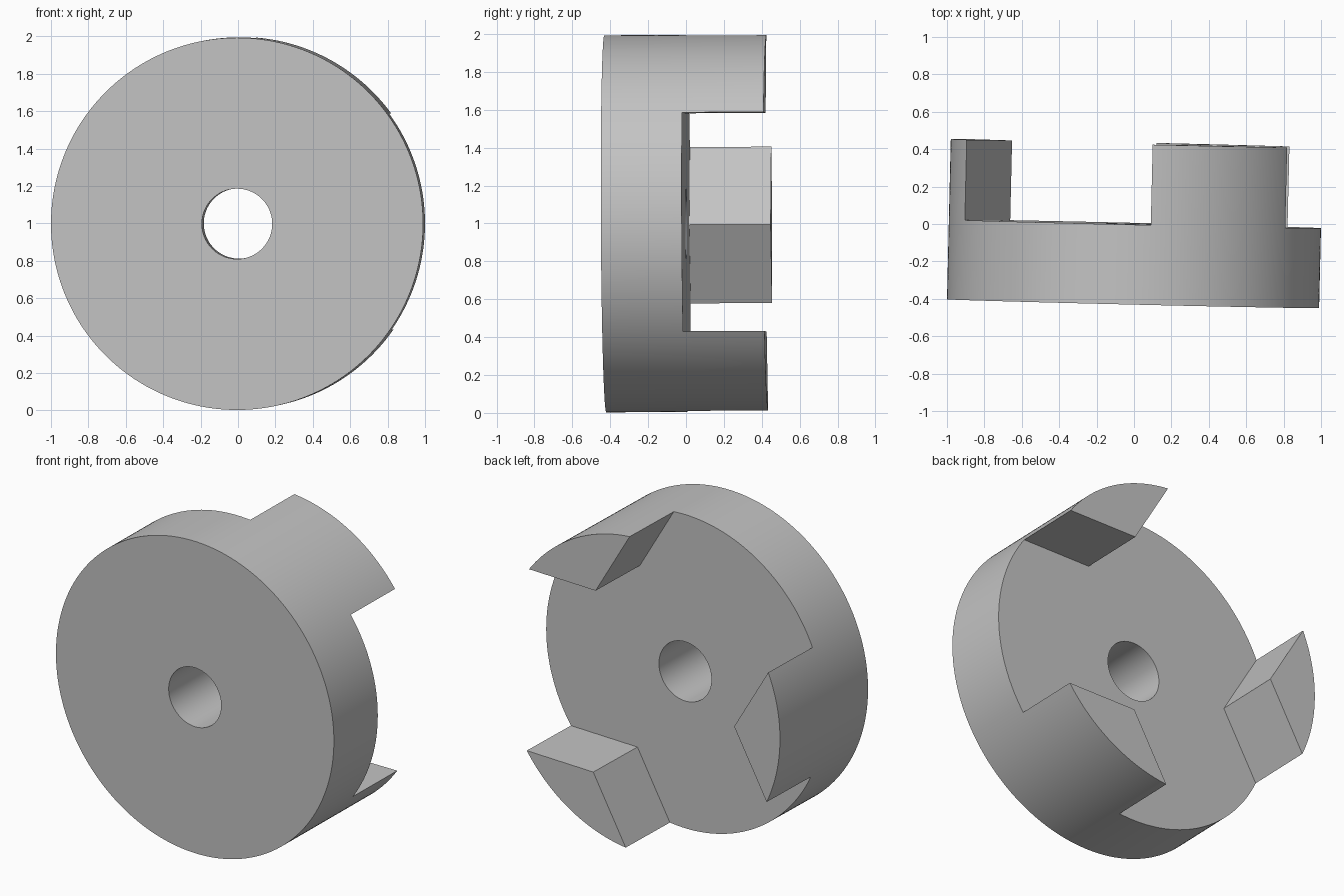
import bpy
import bmesh
from math import sin, cos, radians, sqrt
from mathutils import Euler, Matrix

RADIUS, HOLE = 0.995, 0.188
FRONT, STEP, TIP = -0.427, 0.0, 0.43
HALF_SPAN = 24.5

cube = bpy.data.objects.get("Cube")
if cube:
    bpy.data.objects.remove(cube)

grey = bpy.data.materials.new("light grey metal")
grey.use_nodes = True
COLOUR = (0.55, 0.55, 0.55, 1)
grey.diffuse_color = COLOUR
grey.node_tree.nodes["Principled BSDF"].inputs["Base Color"].default_value = COLOUR

# The whole coupling leans very slightly off the front axis
tilt = Matrix.Translation((0.005, 0.001, 1)) @ Euler((radians(0.29), 0, radians(-1.35))).to_matrix().to_4x4()


def polar(r, degrees):
    return r * cos(radians(degrees)), r * sin(radians(degrees))


def ring(bm, points, y):
    return [bm.verts.new((x, y, z)) for x, z in points]


def bridge(bm, a, b):
    n = len(a)
    for i in range(n):
        j = (i + 1) % n
        bm.faces.new((a[i], a[j], b[j], b[i]))


def finish(bm, name, solid=True):
    if solid:
        bmesh.ops.recalc_face_normals(bm, faces=bm.faces)
    mesh = bpy.data.meshes.new(name)
    bm.to_mesh(mesh)
    bm.free()
    mesh.materials.append(grey)
    obj = bpy.data.objects.new(name, mesh)
    bpy.context.collection.objects.link(obj)
    obj.matrix_world = tilt
    bpy.ops.object.select_all(action='DESELECT')
    obj.select_set(True)
    bpy.context.view_layer.objects.active = obj
    bpy.ops.object.shade_smooth_by_angle(angle=radians(30))


# Hub disc with a round bore
bm = bmesh.new()
loops = []
for r, y in ((RADIUS, FRONT), (RADIUS, STEP), (HOLE, STEP), (HOLE, FRONT)):
    loops.append(ring(bm, [polar(r, a + 0.1) for a in range(360)], y))
for k in range(4):
    bridge(bm, loops[k], loops[(k + 1) % 4])
finish(bm, "hub_disc")

# Three jaws: outer arc closed by a wide V pointing at the bore
apex = RADIUS * (cos(radians(HALF_SPAN)) - sin(radians(HALF_SPAN)) / sqrt(3))
for name, centre in (("upper_jaw", 60.6), ("right_jaw", 180.6), ("lower_jaw", 300.6)):
    arc = [polar(RADIUS, centre - HALF_SPAN + i) for i in range(50)]
    outline = arc + [polar(apex, centre)]
    bm = bmesh.new()
    base, tip = ring(bm, outline, STEP), ring(bm, outline, TIP)
    bridge(bm, base, tip)
    bm.faces.new(tip)
    bottom = bm.faces.new(base)
    bmesh.ops.recalc_face_normals(bm, faces=bm.faces)
    # The base sits flush on the disc, so it stays open
    bmesh.ops.delete(bm, geom=[bottom], context='FACES_ONLY')
    finish(bm, name, solid=False)
